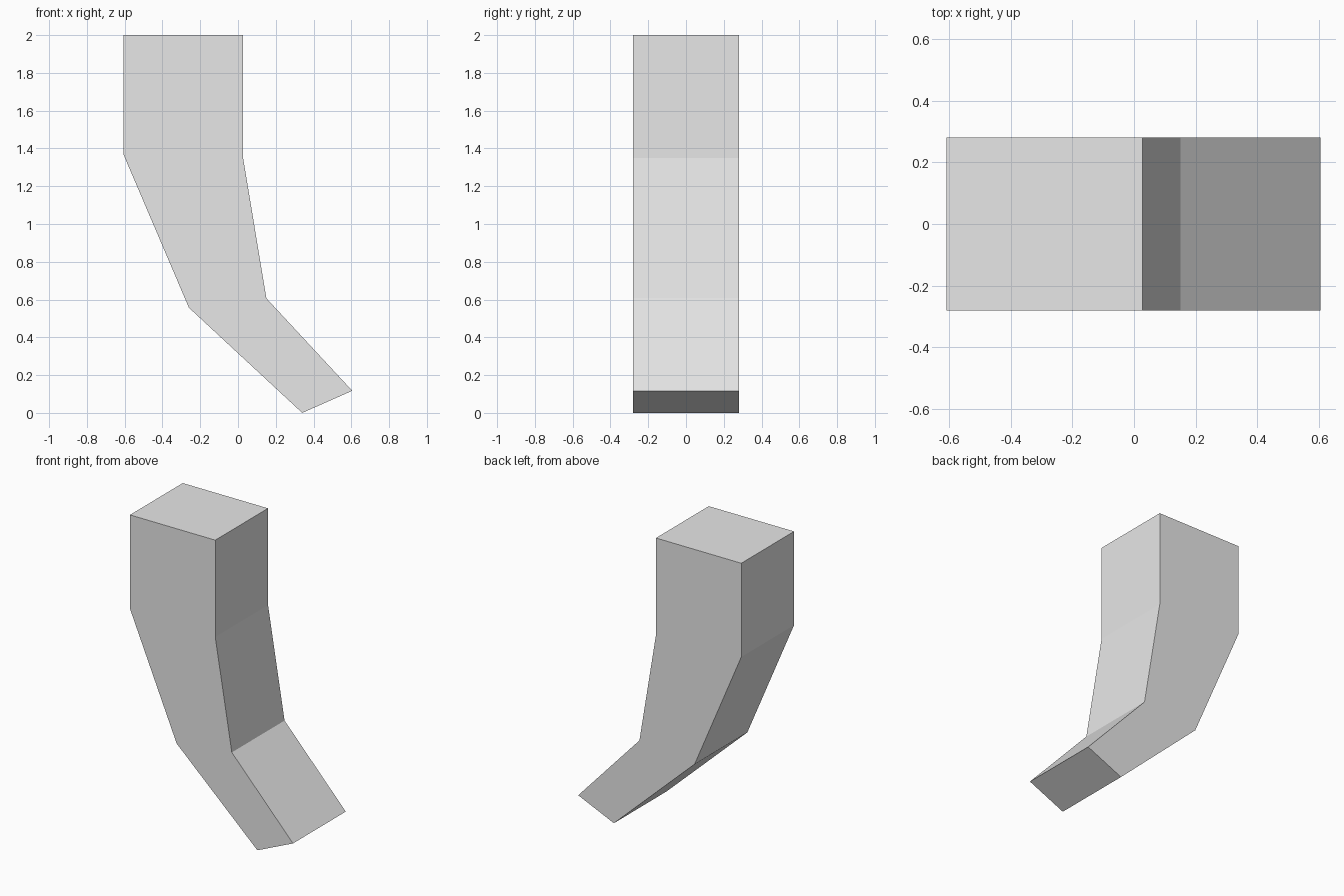
import bpy
import bmesh
from mathutils import Vector

cube = bpy.data.objects.get("Cube")
if cube:
    bpy.data.objects.remove(cube, do_unlink=True)

# Plain light grey
grey = bpy.data.materials.new("light_grey")
grey.use_nodes = True
colour = (0.8, 0.8, 0.8, 1.0)
grey.diffuse_color = colour
grey.node_tree.nodes["Principled BSDF"].inputs["Base Color"].default_value = colour

# Side outline of the bent leg (x, z), extruded along its depth
half_depth = 0.28
outline = [(-0.607, 2), (-0.607, 1.37), (-0.26, 0.557), (0.34, 0),
           (0.605, 0.117), (0.15, 0.607), (0.027, 1.35), (0.027, 2)]

bm = bmesh.new()
front = bm.faces.new([bm.verts.new((x, -half_depth, z)) for x, z in outline])
extruded = bmesh.ops.extrude_face_region(bm, geom=[front], use_keep_orig=True)
back_verts = [g for g in extruded["geom"] if isinstance(g, bmesh.types.BMVert)]
bmesh.ops.translate(bm, verts=back_verts, vec=Vector((0, 2 * half_depth, 0)))
bmesh.ops.recalc_face_normals(bm, faces=bm.faces)

mesh = bpy.data.meshes.new("bent_leg")
bm.to_mesh(mesh)
bm.free()
mesh.materials.append(grey)
leg = bpy.data.objects.new("bent_leg", mesh)
bpy.context.collection.objects.link(leg)
